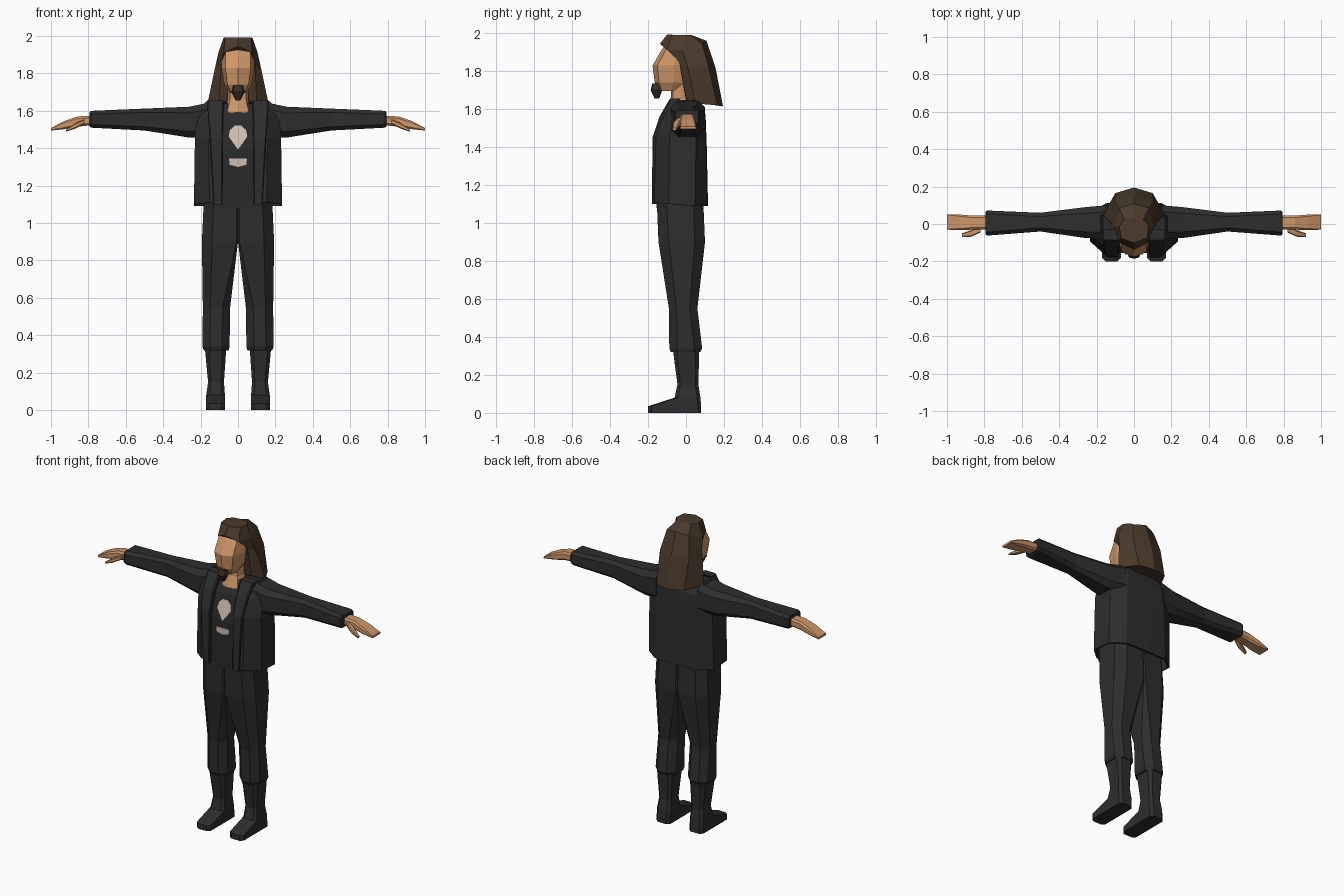
import bpy, bmesh, math


def material(name, rgb):
    m = bpy.data.materials.new(name)
    m.diffuse_color = (*rgb, 1)
    return m


CLOTH = material("charcoal cloth", (0.027, 0.027, 0.027))
SHIRT = material("dark shirt", (0.023, 0.023, 0.024))
SKIN = material("skin", (0.62, 0.31, 0.14))
HAIR = material("brown hair", (0.068, 0.043, 0.025))
BEARD = material("dark beard", (0.04, 0.027, 0.018))
PALE = material("pale print", (0.62, 0.52, 0.44))


def section(axis, t, a0, a1, b0, b1, cut=0.28):
    """Eight-sided chamfered rectangle across the given axis."""
    c = cut * min(a1 - a0, b1 - b0)
    ci = 0.008 if a0 == 0 else c          # square inner side on the centre line
    ab = [(a0 + ci, b0), (a1 - c, b0), (a1, b0 + c), (a1, b1 - c),
          (a1 - c, b1), (a0 + ci, b1), (a0, b1 - ci), (a0, b0 + ci)]
    return [(a, b, t) if axis == 'Z' else (t, a, b) for a, b in ab]


def oval(z, hw, y0, y1, n=8):
    """Ring with a corner at the front centre."""
    cy, ry = (y0 + y1) / 2, (y1 - y0) / 2
    pts = []
    for k in range(n):
        s, c = math.sin(2 * math.pi * k / n), math.cos(2 * math.pi * k / n)
        pts.append((hw * math.copysign(abs(s) ** 0.75, s),
                    cy - ry * math.copysign(abs(c) ** 0.75, c), z))
    return pts


def loft(name, rows, mat, closed=True, caps=True, mirror=False, thick=0):
    bm = bmesh.new()
    grid = [[bm.verts.new(p) for p in row] for row in rows]
    n = len(rows[0])
    for lo, hi in zip(grid, grid[1:]):
        for i in range(n if closed else n - 1):
            j = (i + 1) % n
            bm.faces.new((lo[i], lo[j], hi[j], hi[i]))
    if caps:
        bm.faces.new(grid[0][::-1])
        bm.faces.new(grid[-1])
    bmesh.ops.recalc_face_normals(bm, faces=bm.faces)
    me = bpy.data.meshes.new(name)
    bm.to_mesh(me)
    bm.free()
    me.materials.append(mat)
    ob = bpy.data.objects.new(name, me)
    bpy.context.collection.objects.link(ob)
    if mirror:
        ob.modifiers.new("Mirror", 'MIRROR')
    if thick:
        s = ob.modifiers.new("Solidify", 'SOLIDIFY')
        s.thickness, s.offset = thick, 0
    return ob


def boxes(name, axis, specs, mat, mirror=True, cut=0.28):
    return loft(name, [section(axis, *s, cut) for s in specs], mat, mirror=mirror)


# Boots and trousers
boxes("boot", 'Z', [(0, .07, .17, -.2, .08), (.035, .07, .17, -.2, .08),
                    (.08, .07, .17, -.06, .076), (.15, .075, .16, -.045, .065),
                    (.34, .062, .178, -.07, .07)], CLOTH, cut=0.18)
boxes("trouser_leg", 'Z', [(.32, .05, .183, -.08, .075), (.34, .045, .19, -.088, .085),
                           (.55, .042, .188, -.09, .06), (.9, 0, .193, -.145, .1),
                           (1.14, 0, .182, -.155, .09)], CLOTH)

# Shirt with pale printed patches
boxes("shirt", 'Z', [(1.08, -.18, .18, -.155, .09), (1.39, -.185, .185, -.155, .09),
                     (1.55, -.18, .18, -.115, .08), (1.64, -.155, .155, -.06, .06)],
      SHIRT, mirror=False, cut=0.2)


def patch(name, half):
    pts = half + [(-x, z) for x, z in reversed(half) if x > 0]
    front = lambda z: -.159 + max(0, z - 1.39) * .25
    bm = bmesh.new()
    bm.faces.new([bm.verts.new((x, front(z), z)) for x, z in pts])
    me = bpy.data.meshes.new(name)
    bm.to_mesh(me)
    bm.free()
    me.materials.append(PALE)
    ob = bpy.data.objects.new(name, me)
    bpy.context.collection.objects.link(ob)
    s = ob.modifiers.new("Solidify", 'SOLIDIFY')
    s.thickness, s.offset = .006, 0


patch("upper_shirt_patch", [(0, 1.39), (.05, 1.46), (.043, 1.497), (.018, 1.52)])
patch("lower_shirt_patch", [(0, 1.30), (.045, 1.312), (.048, 1.346)])

# Open jacket: half outline from the front edge to the back centre
loft("jacket", [
    [(.085, -.168, 1.11), (.15, -.162, 1.11), (.23, -.09, 1.10),
     (.23, .045, 1.09), (.15, .105, 1.09), (0, .11, 1.09)],
    [(.09, -.163, 1.45), (.155, -.153, 1.45), (.225, -.085, 1.45),
     (.225, .05, 1.45), (.14, .1, 1.43), (0, .103, 1.42)],
    [(.085, -.12, 1.57), (.15, -.115, 1.57), (.22, -.06, 1.57),
     (.22, .06, 1.57), (.13, .095, 1.57), (0, .097, 1.57)],
    [(.078, -.075, 1.65), (.12, -.065, 1.65), (.168, -.03, 1.645),
     (.168, .04, 1.645), (.1, .068, 1.65), (0, .07, 1.65)]],
    CLOTH, closed=False, caps=False, mirror=True, thick=.012)
boxes("jacket_lapel", 'Z', [(1.1, .085, .13, -.18, -.155), (1.45, .082, .15, -.176, -.145),
                            (1.56, .08, .16, -.14, -.1), (1.655, .075, .165, -.085, -.03)],
      CLOTH, cut=0.15)
boxes("sleeve", 'X', [(.15, -.08, .1, 1.46, 1.645), (.26, -.075, .09, 1.457, 1.622),
                      (.5, -.04, .06, 1.495, 1.612), (.785, -.062, .072, 1.51, 1.6),
                      (.795, -.055, .065, 1.517, 1.593)], CLOTH, cut=0.2)

# Hands
boxes("hand", 'X', [(.77, -.03, .045, 1.525, 1.575), (.86, -.03, .045, 1.515, 1.57),
                    (.93, -.033, .05, 1.502, 1.545), (1, -.03, .052, 1.495, 1.508)],
      SKIN, cut=0.2)
boxes("thumb", 'X', [(.82, -.045, -.01, 1.53, 1.555), (.87, -.068, -.032, 1.505, 1.535),
                     (.92, -.07, -.05, 1.488, 1.5)], SKIN, cut=0.2)

# Neck, head and beard
loft("neck", [oval(1.59, .075, -.105, .05), oval(1.66, .055, -.08, .03),
              oval(1.76, .055, -.08, .03)], SKIN)
loft("head", [oval(1.695, .045, -.14, -.01), oval(1.74, .073, -.165, .03),
              oval(1.83, .088, -.176, .05), oval(1.91, .085, -.13, .06),
              oval(1.95, .07, -.1, .06)], SKIN)
loft("beard", [oval(1.655, .012, -.165, -.142), oval(1.70, .035, -.186, -.125),
               oval(1.735, .026, -.178, -.125)], BEARD)

# Long hair: half rows from the front centre to the back centre
loft("hair", [
    [(0, 0, 1.64), (.1, 0, 1.655), (.165, .05, 1.63), (.1, .165, 1.62), (0, .195, 1.615)],
    [(0, -.035, 1.85), (.09, -.035, 1.85), (.125, .01, 1.82), (.105, .12, 1.82), (0, .155, 1.82)],
    [(0, -.137, 1.945), (.076, -.1, 1.912), (.105, -.02, 1.91), (.08, .085, 1.945), (0, .108, 1.96)],
    [(0, -.1, 1.992), (.07, -.075, 1.992), (.078, -.01, 1.99), (.05, .025, 1.99), (0, .03, 1.99)]],
    HAIR, closed=False, caps=True, mirror=True)
